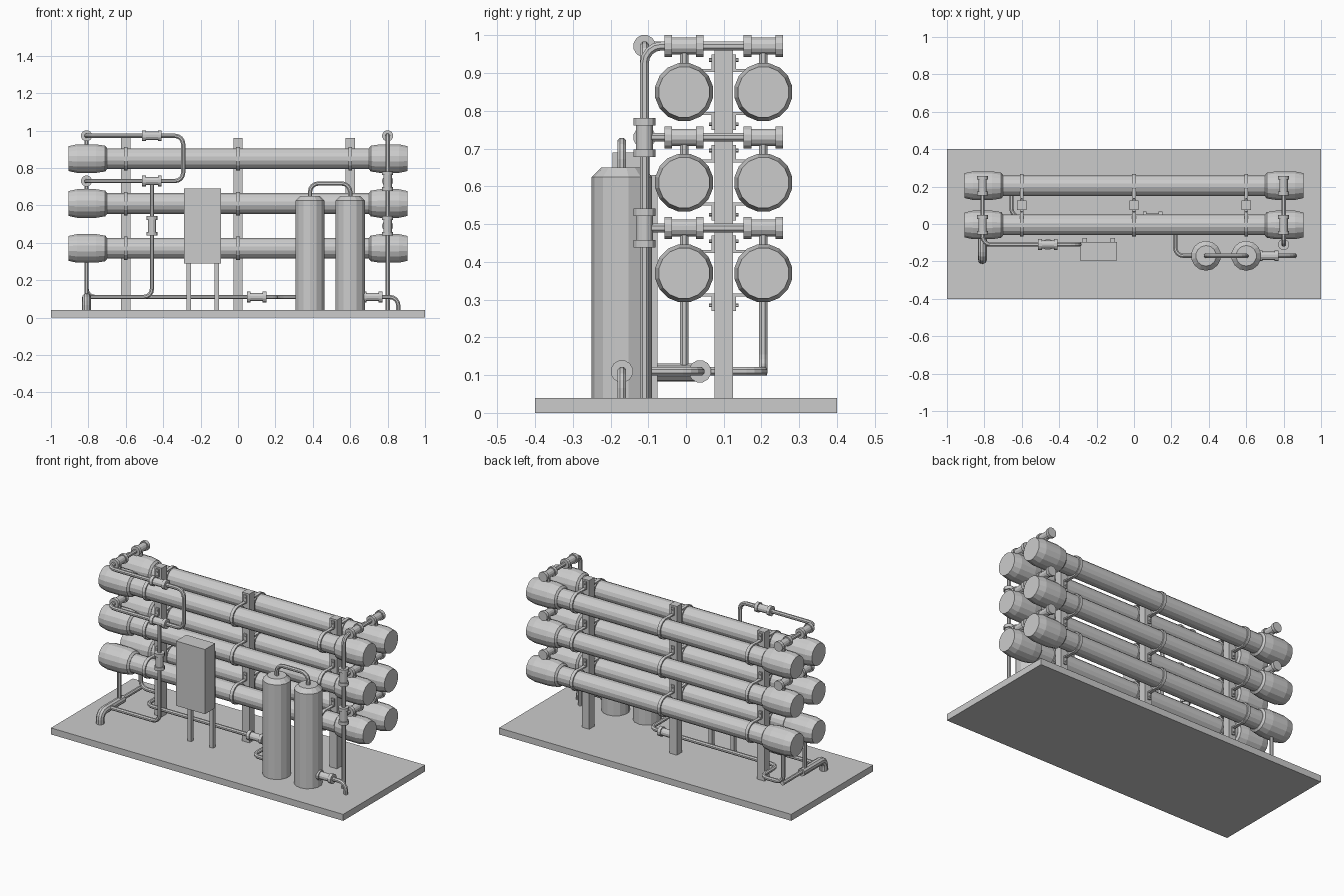
import bpy, bmesh, math
from mathutils import Vector, Matrix

if "Cube" in bpy.data.objects:
    bpy.data.objects.remove(bpy.data.objects["Cube"])


def finish(bm, name):
    bmesh.ops.recalc_face_normals(bm, faces=bm.faces)
    me = bpy.data.meshes.new(name)
    bm.to_mesh(me)
    bm.free()
    ob = bpy.data.objects.new(name, me)
    bpy.context.collection.objects.link(ob)
    return ob


def box(name, lo, hi):
    lo, hi = Vector(lo), Vector(hi)
    bm = bmesh.new()
    bmesh.ops.create_cube(bm, size=1)
    for v in bm.verts:
        v.co = (lo + hi) / 2 + Vector(a * b for a, b in zip(v.co, hi - lo))
    return finish(bm, name)


def lathe(name, profile, origin, axis, sides):
    """Closed solid from (radius, distance along axis) pairs."""
    rot = Vector(axis).to_track_quat('Z', 'Y').to_matrix()
    bm = bmesh.new()
    rings = []
    for r, d in profile:
        ring = []
        for i in range(sides):
            a = 2 * math.pi * (i + 0.5) / sides
            ring.append(bm.verts.new(Vector(origin) + rot @ Vector((r * math.cos(a), r * math.sin(a), d))))
        rings.append(ring)
    for a, b in zip(rings, rings[1:]):
        for i in range(sides):
            j = (i + 1) % sides
            bm.faces.new((a[i], a[j], b[j], b[i]))
    bm.faces.new(rings[0])
    bm.faces.new(rings[-1])
    return finish(bm, name)


def pipe(name, pts, r=0.0125, bend=0.045, sides=8):
    """Round pipe through points, corners filleted into elbows."""
    pts = [Vector(p) for p in pts]
    path = [pts[0]]
    for a, p, b in zip(pts, pts[1:], pts[2:]):
        u, w = (a - p).normalized(), (b - p).normalized()
        c = p + (u + w) * bend
        for k in range(5):
            t = math.pi / 2 * k / 4
            path.append(c - w * bend * math.cos(t) - u * bend * math.sin(t))
    path.append(pts[-1])
    bm = bmesh.new()
    rings, prev = [], None
    for i, p in enumerate(path):
        t = (path[min(i + 1, len(path) - 1)] - path[max(i - 1, 0)]).normalized()
        if prev is None:
            n = t.orthogonal().normalized()
        else:
            n = prev[1].copy()
            n.rotate(prev[0].rotation_difference(t))
        prev = (t, n)
        m = t.cross(n)
        rings.append([bm.verts.new(p + r * (n * math.cos(a) + m * math.sin(a)))
                      for a in (2 * math.pi * (k + 0.5) / sides for k in range(sides))])
    for a, b in zip(rings, rings[1:]):
        for i in range(sides):
            j = (i + 1) % sides
            bm.faces.new((a[i], a[j], b[j], b[i]))
    bm.faces.new(rings[0])
    bm.faces.new(rings[-1])
    return finish(bm, name)


def coupling(name, center, axis):
    """Sleeve with a collar at each end."""
    return lathe(name, [(0.03, -0.052), (0.03, -0.032), (0.023, -0.032), (0.023, 0.032),
                        (0.03, 0.032), (0.03, 0.052)], center, axis, 12)


ROWS = (0.37, 0.61, 0.85)      # vessel heights
COLS = (-0.005, 0.205)         # vessel depths
POSTS = (-0.6, 0.0, 0.6)
FRONT = -0.11                  # plane of the front piping

# Skid base and posts
box("base_plate", (-1, -0.4, 0), (1, 0.4, 0.04))
for x in POSTS:
    box("post", (x - 0.025, 0.075, 0.04), (x + 0.025, 0.125, 0.96))

# Pressure vessels with end caps, clamp rings and brackets
for z in ROWS:
    for y in COLS:
        lathe("vessel_tube", [(0.056, -0.75), (0.056, 0.75)], (0, y, z), (1, 0, 0), 16)
        for s in (-1, 1):
            lathe("vessel_end_cap", [(0.058, 0.70), (0.07, 0.71), (0.078, 0.76), (0.078, 0.86), (0.068, 0.905)],
                  (0, y, z), (s, 0, 0), 16)
        side = 1 if y < 0.1 else -1
        face = 0.1 - side * 0.025
        for x in POSTS:
            lathe("clamp_ring", [(0.064, -0.01), (0.064, 0.01)], (x, y, z), (1, 0, 0), 16)
            for s in (-1, 1):
                zt = z + s * 0.057
                ys = sorted((y, face))
                box("clamp_arm", (x - 0.01, ys[0], zt - 0.004), (x + 0.01, ys[1], zt + 0.004))
                ys = sorted((face - side * 0.008, face))
                zs = sorted((zt, z + s * 0.1))
                box("clamp_foot", (x - 0.01, ys[0], zs[0]), (x + 0.01, ys[1], zs[1]))
                lathe("clamp_bolt", [(0.005, -0.003), (0.005, 0.004)],
                      (x, face - side * 0.01, z + s * 0.085), (0, -side, 0), 6)


def header_fittings(x, z):
    for y in COLS:
        coupling("header_coupling", (x, y, z), (0, 1, 0))
        pipe("header_stub", [(x, y, z - 0.08), (x, y, z)])


# Right end headers and riser
XR, XL = 0.8, -0.81
TOPS = (0.49, 0.73, 0.972)
for z in TOPS:
    header_fittings(XR, z)
pipe("right_riser", [(XR, FRONT, 0.04), (XR, FRONT, TOPS[2]), (XR, 0.25, TOPS[2])])
for z in TOPS[:2]:
    pipe("right_header", [(XR, FRONT, z), (XR, 0.25, z)])
for z in (0.73, 0.49):
    coupling("riser_coupling", (XR, FRONT, z), (0, 0, 1))

# Left end headers, front loop and downcomer
for z in TOPS[1:]:
    header_fittings(XL, z)
    coupling("loop_coupling", (-0.46, FRONT, z), (1, 0, 0))
pipe("front_loop", [(XL, 0.25, TOPS[2]), (XL, FRONT, TOPS[2]), (-0.293, FRONT, TOPS[2]),
                    (-0.293, FRONT, TOPS[1]), (XL, FRONT, TOPS[1]), (XL, 0.25, TOPS[1])])
pipe("downcomer", [(-0.46, FRONT, TOPS[1]), (-0.46, FRONT, 0.11), (XL, FRONT, 0.11)])
coupling("downcomer_coupling", (-0.46, FRONT, 0.49), (0, 0, 1))

# Thick outlet elbow at the left
pipe("outlet_elbow", [(XL, -0.19, 0.04), (XL, -0.19, 0.107), (XL, 0.03, 0.107)], r=0.024, bend=0.04, sides=10)

# Feed line from the first tank to the bottom vessels
pipe("feed_line", [(0.385, -0.17, 0.11), (0.22, -0.17, 0.11), (0.22, 0.037, 0.11), (-0.655, 0.037, 0.11),
                   (-0.655, 0.205, 0.11), (XL, 0.205, 0.11), (XL, 0.205, 0.32)])
coupling("feed_coupling", (0.1, 0.037, 0.11), (1, 0, 0))
pipe("feed_branch", [(XL, COLS[0], 0.11), (XL, COLS[0], 0.32)])
pipe("feed_link", [(XL, -0.1, 0.11), (XL, 0.215, 0.11)])

# Filter tanks, bridging pipe and drain
for x in (0.385, 0.6):
    lathe("filter_tank", [(0.08, 0.04), (0.08, 0.625), (0.055, 0.65)], (x, -0.17, 0), (0, 0, 1), 14)
pipe("tank_bridge", [(0.385, -0.17, 0.63), (0.385, -0.17, 0.717), (0.6, -0.17, 0.717), (0.6, -0.17, 0.63)])
pipe("drain_pipe", [(0.6, -0.17, 0.11), (0.857, -0.17, 0.11), (0.857, -0.17, 0.04)])
coupling("drain_coupling", (0.72, -0.17, 0.11), (1, 0, 0))

# Control cabinet on two legs
box("control_cabinet", (-0.288, -0.195, 0.29), (-0.09, -0.095, 0.69))
for x in (-0.263, -0.113):
    box("cabinet_leg", (x - 0.0125, -0.1, 0.04), (x + 0.0125, -0.075, 0.63))
